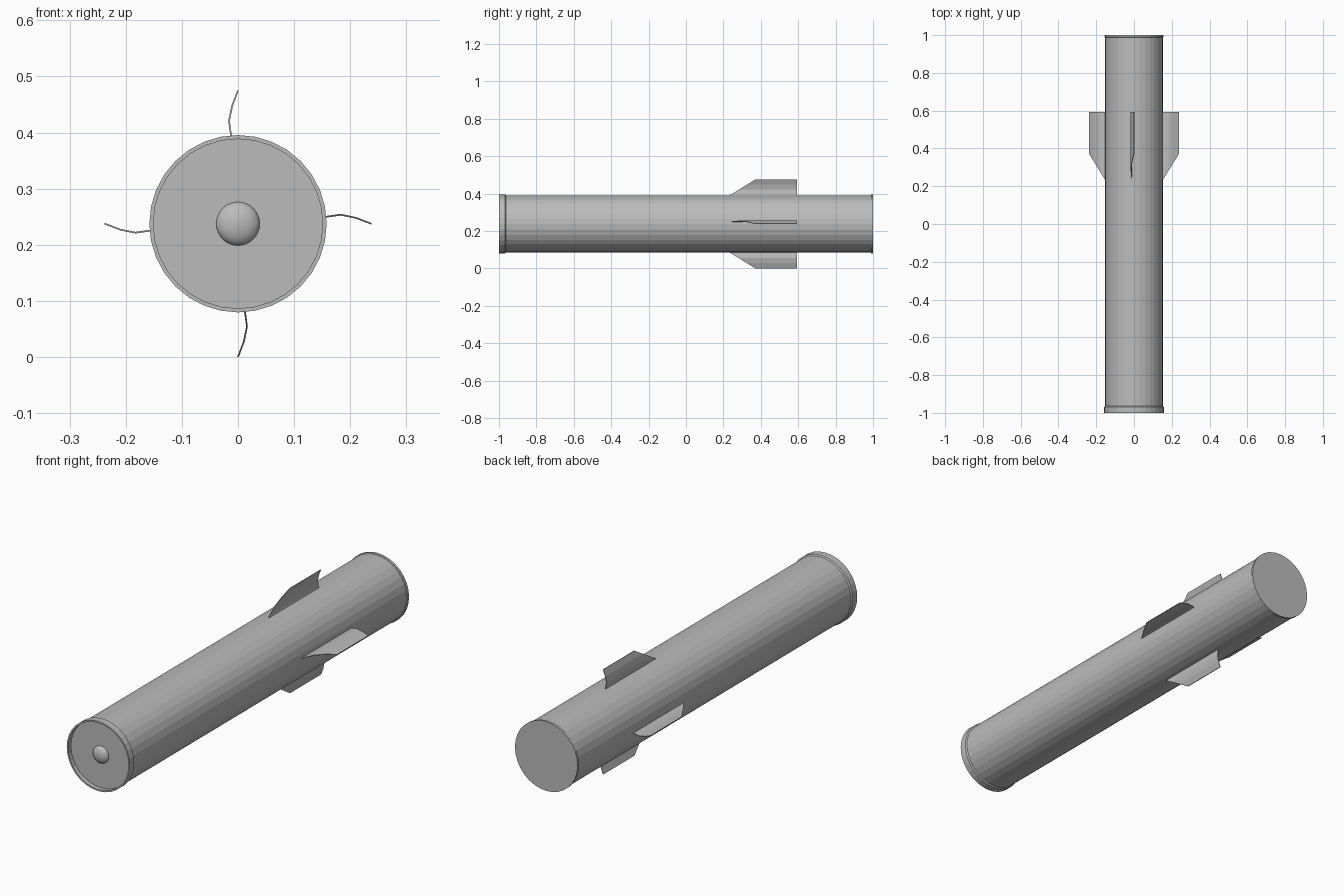
import bpy, bmesh, math
from mathutils import Matrix, Vector

if "Cube" in bpy.data.objects:
    bpy.data.objects.remove(bpy.data.objects["Cube"])

CZ = 0.2375          # height of the long axis
SIDES = 32

grey = bpy.data.materials.new("mid grey")
grey.diffuse_color = (0.5, 0.5, 0.5, 1)
grey.use_nodes = True
grey.node_tree.nodes["Principled BSDF"].inputs["Base Color"].default_value = grey.diffuse_color


def finish(bm, name):
    bmesh.ops.recalc_face_normals(bm, faces=bm.faces)
    mesh = bpy.data.meshes.new(name)
    bm.to_mesh(mesh)
    bm.free()
    mesh.materials.append(grey)
    obj = bpy.data.objects.new(name, mesh)
    bpy.context.collection.objects.link(obj)
    obj.location.z = CZ
    return obj


def lathe(name, profile, sides):
    """Revolve (radius, y) points around the y axis."""
    bm = bmesh.new()
    verts = [bm.verts.new((0, y, r)) for r, y in profile]
    edges = [bm.edges.new(p) for p in zip(verts, verts[1:])]
    bmesh.ops.spin(bm, geom=verts + edges, cent=(0, 0, 0), axis=(0, 1, 0),
                   angle=math.tau, steps=sides)
    bmesh.ops.remove_doubles(bm, verts=bm.verts, dist=1e-5)
    return finish(bm, name)


# Tube body with a recessed front, front collar and thin rear lip
lathe("tube_body", [(0, -0.98), (0.151, -0.98), (0.151, -1), (0.158, -1),
                    (0.158, -0.968), (0.153, -0.963), (0.153, 0.988),
                    (0.157, 0.99), (0.157, 1), (0, 1)], SIDES)

# Shallow rounded button in the front recess
arc = [i * math.pi / 16 for i in range(9)]
dome = lathe("front_dome", [(0.039 * math.sin(a), -0.979 - 0.021 * math.cos(a))
                            for a in arc], SIDES)
dome.data.shade_smooth()

# Curved fins: (radius, sideways offset) section with a swept leading edge
SECTION = [(0.146, -0.009), (0.158, -0.0125), (0.183, -0.016),
           (0.21, -0.0105), (0.2375, 0)]
TH = 0.0015


def fin(name, turn):
    bm = bmesh.new()
    rings = []
    for r, t in SECTION:
        lead = 0.24 + (r - 0.157) * 1.62
        rings.append([bm.verts.new((t + dx, y, r)) for dx, y in
                      ((-TH, lead), (TH, lead), (TH, 0.593), (-TH, 0.593))])
    for a, b in zip(rings, rings[1:]):
        for i in range(4):
            j = (i + 1) % 4
            bm.faces.new((a[i], a[j], b[j], b[i]))
    bm.faces.new(rings[0])
    bm.faces.new(rings[-1])
    bm.transform(Matrix.Rotation(turn, 4, Vector((0, 1, 0))))
    finish(bm, name)


for k, side in enumerate(("top", "right", "bottom", "left")):
    fin(side + "_fin", k * math.pi / 2)
